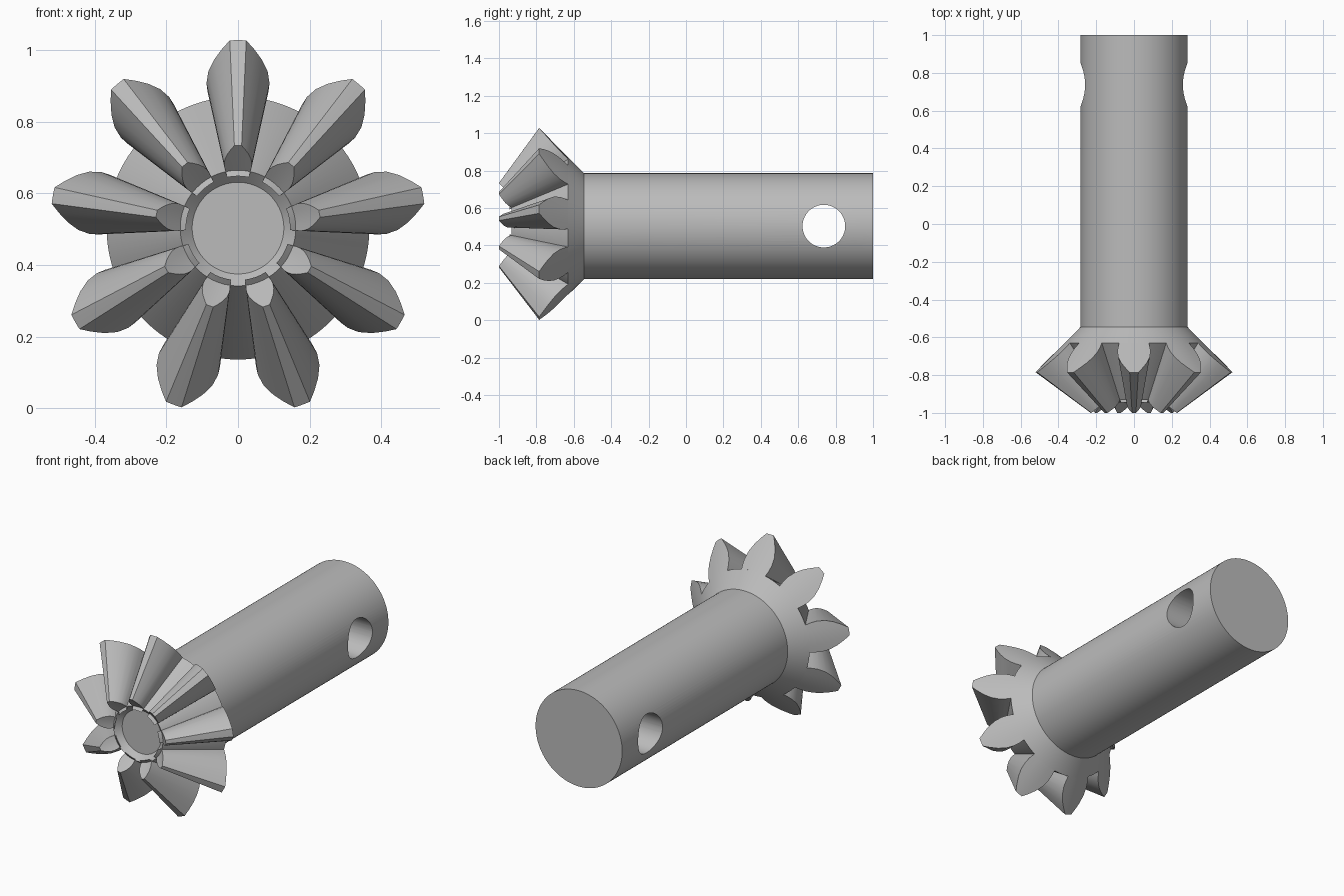
import bpy, bmesh, math
from mathutils import Matrix, Vector

cube = bpy.data.objects.get("Cube")
if cube:
    bpy.data.objects.remove(cube, do_unlink=True)

AXIS_Z = 0.503      # height of the shaft axis
TEETH = 9
TIP_R, TIP_Y = 0.525, -0.785
ROOT_R, ROOT_Y = 0.367, -0.63
SHAFT_R, SHOULDER_Y = 0.283, -0.545
INNER = 0.44        # size of the small tooth end relative to the large end
APEX_Y = (-1 - INNER * TIP_Y) / (1 - INNER)

steel = bpy.data.materials.new("steel_grey")
steel.use_nodes = True
steel.diffuse_color = (0.5, 0.5, 0.5, 1)
steel.node_tree.nodes["Principled BSDF"].inputs["Base Color"].default_value = (0.5, 0.5, 0.5, 1)


def make_object(name, bm):
    bmesh.ops.remove_doubles(bm, verts=bm.verts, dist=1e-5)
    bmesh.ops.recalc_face_normals(bm, faces=bm.faces)
    mesh = bpy.data.meshes.new(name)
    bm.to_mesh(mesh)
    bm.free()
    mesh.materials.append(steel)
    obj = bpy.data.objects.new(name, mesh)
    bpy.context.collection.objects.link(obj)
    obj.location.z = AXIS_Z
    return obj


def select_only(obj):
    bpy.ops.object.select_all(action='DESELECT')
    obj.select_set(True)
    bpy.context.view_layer.objects.active = obj


def toward_apex(r, y):
    return r * INNER, APEX_Y + (y - APEX_Y) * INNER


# Shaft and bevel gear body, turned around the y axis
root_in_r, root_in_y = toward_apex(ROOT_R, ROOT_Y)
FACE_R = 0.128
face_y = root_in_y + root_in_r - FACE_R
profile = [(FACE_R, face_y), (root_in_r, root_in_y), (ROOT_R, ROOT_Y),
           (SHAFT_R, SHOULDER_Y), (SHAFT_R, 1)]
bm = bmesh.new()
SEGMENTS = 108
rings = []
for r, y in profile:
    angles = [2 * math.pi * i / SEGMENTS for i in range(SEGMENTS)]
    rings.append([bm.verts.new((r * math.sin(a), y, r * math.cos(a))) for a in angles])
for a, b in zip(rings, rings[1:]):
    for i in range(SEGMENTS):
        j = (i + 1) % SEGMENTS
        bm.faces.new((a[i], a[j], b[j], b[i]))
bm.faces.new(rings[0])
bm.faces.new(rings[-1])
shaft = make_object("pinion_shaft", bm)

# Cross hole through the shaft
bm = bmesh.new()
bmesh.ops.create_cone(bm, cap_ends=True, segments=64, radius1=0.114, radius2=0.114, depth=1,
                      matrix=Matrix.Translation((0, 0.737, 0)) @ Matrix.Rotation(math.pi / 2, 4, 'Y'))
cutter = make_object("hole_cutter", bm)
cutter.hide_render = True
bpy.context.view_layer.update()
select_only(shaft)
cut = shaft.modifiers.new("cross_hole", 'BOOLEAN')
cut.operation = 'DIFFERENCE'
cut.solver = 'EXACT'
cut.object = cutter
bpy.ops.object.modifier_apply(modifier=cut.name)
bpy.data.objects.remove(cutter, do_unlink=True)

# Tooth outline on the back cone: radius and half width, root to tip
outline = [(ROOT_R, 0.078), (0.39, 0.085), (0.414, 0.088), (0.445, 0.083),
           (0.475, 0.067), (0.502, 0.045), (TIP_R, 0.023)]


def back_cone_y(r):
    t = (r - ROOT_R) / (TIP_R - ROOT_R)
    return ROOT_Y + t * (TIP_Y - ROOT_Y)


def tooth_row(bm, r, y, half, end):
    # Points across the tooth at one radius, at the large or small end
    spread = math.asin(half / r)
    if end:
        r, y = toward_apex(r, y)
    return [bm.verts.new((r * math.sin(k * spread), y, r * math.cos(k * spread)))
            for k in (-1, -0.5, 0, 0.5, 1)]


def add_tooth(bm, angle):
    ends = []
    for end in (0, 1):
        rows = [tooth_row(bm, 0.33, ROOT_Y - 0.03, 0.07, end)]
        rows += [tooth_row(bm, r, back_cone_y(r), w, end) for r, w in outline]
        ends.append(rows)
    back, front = ends
    new_verts = [v for rows in ends for row in rows for v in row]
    for rows in ends:                                   # end caps
        for a, b in zip(rows, rows[1:]):
            for i in range(4):
                bm.faces.new((a[i], a[i + 1], b[i + 1], b[i]))
    for side in (0, 4):                                 # flanks
        for i in range(len(back) - 1):
            bm.faces.new((back[i][side], back[i + 1][side],
                          front[i + 1][side], front[i][side]))
    for row in (0, -1):                                 # sunk base and top land
        for i in range(4):
            bm.faces.new((back[row][i], back[row][i + 1],
                          front[row][i + 1], front[row][i]))
    bmesh.ops.rotate(bm, verts=new_verts, cent=Vector(),
                     matrix=Matrix.Rotation(angle, 3, 'Y'))


# Nine tapered teeth
bm = bmesh.new()
for n in range(TEETH):
    add_tooth(bm, 2 * math.pi * n / TEETH)
teeth = make_object("gear_teeth", bm)

for obj in (shaft, teeth):
    select_only(obj)
    bpy.ops.object.shade_smooth_by_angle(angle=math.radians(28))
